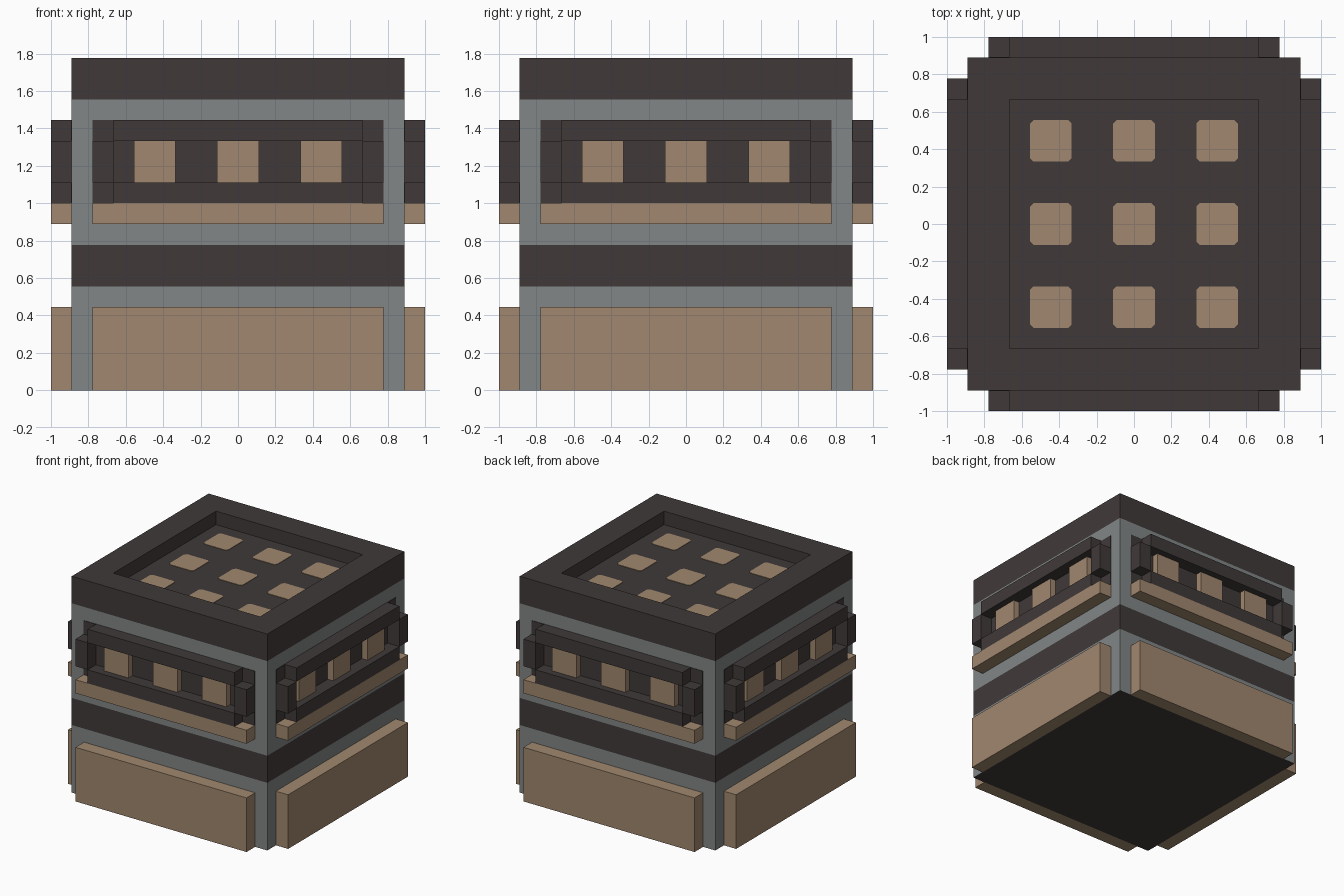
import bpy, bmesh, math
from mathutils import Matrix

if "Cube" in bpy.data.objects:
    bpy.data.objects.remove(bpy.data.objects["Cube"])

U = 1 / 9  # layout module


def material(name, rgb):
    m = bpy.data.materials.new(name)
    lin = [(c / 255 / 12.92) if c < 10 else ((c / 255 + 0.055) / 1.055) ** 2.4 for c in rgb]
    m.diffuse_color = (*lin, 1)
    m.use_nodes = True
    m.node_tree.nodes["Principled BSDF"].inputs["Base Color"].default_value = m.diffuse_color
    return m


DARK = material("dark_brown", (64, 58, 57))
TAN = material("tan", (160, 135, 110))
GREY = material("grey", (130, 134, 134))


def finish(name, bm, mats):
    bmesh.ops.recalc_face_normals(bm, faces=bm.faces)
    me = bpy.data.meshes.new(name)
    bm.to_mesh(me)
    bm.free()
    for m in mats:
        me.materials.append(m)
    ob = bpy.data.objects.new(name, me)
    bpy.context.collection.objects.link(ob)
    return ob


def box(name, x0, x1, y0, y1, z0, z1, mat, turn=0):
    bm = bmesh.new()
    size = Matrix.Diagonal((x1 - x0, y1 - y0, z1 - z0, 1))
    place = Matrix.Translation(((x0 + x1) / 2, (y0 + y1) / 2, (z0 + z1) / 2))
    spin = Matrix.Rotation(turn * math.pi / 2, 4, 'Z')
    bmesh.ops.create_cube(bm, size=1, matrix=spin @ place @ size)
    return finish(name, bm, [mat])


# Body: square rings stacked upward, then over the rim and down into the top recess
bm = bmesh.new()
rings = []
for r, z in [(8, 0), (8, 5), (8, 7), (8, 14), (8, 16), (6, 16), (6, 15)]:
    rings.append([bm.verts.new((sx * r * U, sy * r * U, z * U))
                  for sx, sy in ((-1, -1), (1, -1), (1, 1), (-1, 1))])
for level, (a, b) in enumerate(zip(rings, rings[1:])):
    for i in range(4):
        j = (i + 1) % 4
        f = bm.faces.new((a[i], a[j], b[j], b[i]))
        f.material_index = 1 if level in (0, 2) else 0  # grey between dark bands
bm.faces.new(rings[0])
bm.faces.new(rings[-1])
finish("body", bm, [DARK, GREY])

# Four identical sides
for t, side in enumerate(("front", "right", "back", "left")):
    def part(name, x0, x1, out, z0, z1, mat):
        box(f"{side}_{name}", x0 * U, x1 * U, -out * U, -8 * U, z0 * U, z1 * U, mat, t)

    part("base_panel", -7, 7, 9, 0, 4, TAN)
    part("ledge", -7, 7, 9, 8, 9, TAN)
    part("window_backing", -7, 7, 8.04, 9, 13, DARK)
    part("lower_bar", -6, 6, 9, 9, 10, DARK)
    part("upper_bar", -6, 6, 9, 12, 13, DARK)
    part("left_post", -7, -6, 9, 10, 12, DARK)
    part("right_post", 6, 7, 9, 10, 12, DARK)
    for n, c in enumerate((-4, 0, 4)):
        part(f"window_block_{n + 1}", c - 1, c + 1, 8.5, 10, 12, TAN)

# Thin tiles with clipped corners on the recess floor
for i in (-4, 0, 4):
    for j in (-4, 0, 4):
        bm = bmesh.new()
        h, k = U, U - 0.018
        pts = [(h, -k), (h, k), (k, h), (-k, h), (-h, k), (-h, -k), (-k, -h), (k, -h)]
        f = bm.faces.new([bm.verts.new((i * U + x, j * U + y, 15 * U)) for x, y in pts])
        top = bmesh.ops.extrude_face_region(bm, geom=[f])["geom"]
        for v in top:
            if isinstance(v, bmesh.types.BMVert):
                v.co.z += 0.004
        finish("top_tile", bm, [TAN])
